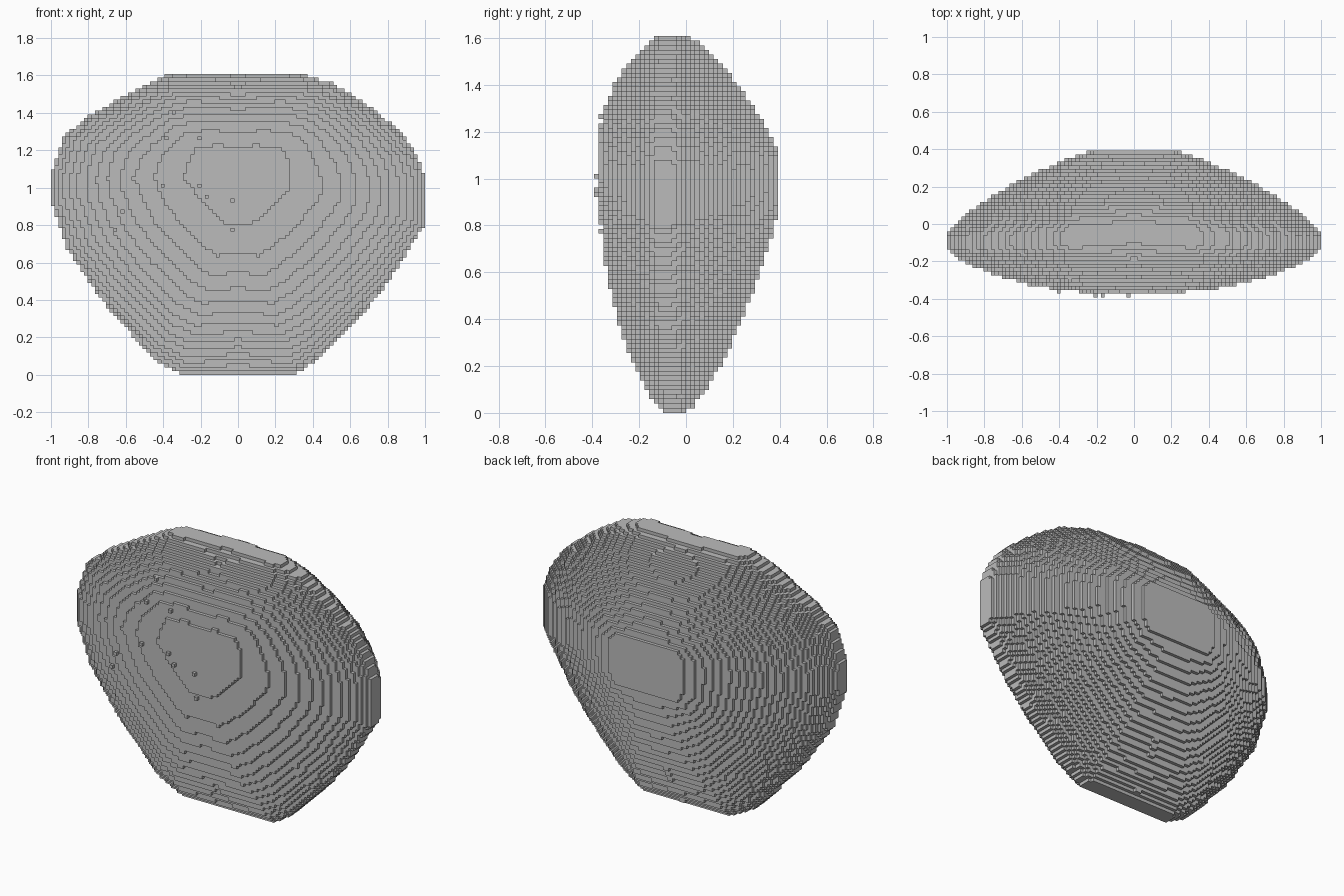
import bpy, bmesh, math
from mathutils import Vector

cube = bpy.data.objects.get("Cube")
if cube:
    bpy.data.objects.remove(cube, do_unlink=True)

HALF = 51            # blocks from the centre to either end
LAYERS = 82          # blocks in height
STEP = 1 / HALF      # edge of one block
MID = 1.03           # height of the boulder's middle

# Outlines in the x-z plane: the rim and the flat crowns of both sides
RIM = [(-.36, 1.61), (.33, 1.61), (.5, 1.56), (.67, 1.46), (.86, 1.31), (.96, 1.17), (1, 1.05),
       (1, .81), (.94, .71), (.8, .49), (.67, .33), (.45, .1), (.3, 0), (-.3, 0), (-.46, .09),
       (-.73, .4), (-.91, .67), (-1, .94), (-1, 1.06), (-.93, 1.27), (-.82, 1.37), (-.5, 1.55)]
FRONT = [(-.2, 1.2), (.2, 1.2), (.23, 1.15), (.23, 1.0), (.05, .85), (-.05, .85), (-.24, 1.05)]
BACK = [(-.2, 1.13), (.2, 1.13), (.25, 1.08), (.25, .9), (.2, .83), (-.2, .83), (-.25, .9), (-.25, 1.08)]


def reach(outline, dx, dz):
    """Distance from the middle to the outline along a direction."""
    best = 0
    for (ax, az), (bx, bz) in zip(outline, outline[1:] + outline[:1]):
        az, bz = az - MID, bz - MID
        ex, ez = bx - ax, bz - az
        det = dx * ez - dz * ex
        if abs(det) > 1e-9:
            r = (ax * ez - az * ex) / det
            s = (ax * dz - az * dx) / det
            if r > 0 and -1e-6 <= s <= 1 + 1e-6:
                best = max(best, r)
    return best


def depth_range(x, z):
    """Front and back y of the boulder, or None outside the rim."""
    dist = math.hypot(x, z - MID) or 1e-6
    dx, dz = x / dist, (z - MID) / dist
    rim = reach(RIM, dx, dz)
    if dist > rim:
        return None
    centre = -.04 - .06 * abs(dx)

    def surface(crown, peak, edge, power):
        inner = reach(crown, dx, dz)
        t = max(0, (dist - inner) / (rim - inner))
        return peak + (edge - peak) * (1 - (1 - t ** power) ** .7)

    return (surface(FRONT, -.365, centre - .03, 1.6),
            surface(BACK, .385, centre + .03, 1.1))


# Fill the block grid
blocks = set()
front_block = {}
for i in range(-HALF, HALF):
    for k in range(LAYERS):
        span = depth_range((i + .5) * STEP, (k + .5) * STEP)
        if span:
            first, last = round(span[0] / STEP), round(span[1] / STEP)
            front_block[i, k] = first
            blocks.update((i, j, k) for j in range(first, max(last, first + 1)))

# Small loose grains standing out of the front
for x, z in [(-.4, 1.0), (-.2, 1.0), (-.17, .95), (-.62, .87), (-.65, .77), (-.35, 1.4),
             (-.2, 1.26), (-.02, .93), (-.02, .78), (-.38, 1.27), (-.56, 1.05)]:
    i, k = math.floor(x / STEP), math.floor(z / STEP)
    blocks.add((i, front_block[i, k] - 1, k))

# Build only the exposed block faces
bm = bmesh.new()
corners = {}


def corner(p):
    if p not in corners:
        corners[p] = bm.verts.new(Vector(p) * STEP)
    return corners[p]


for cell in blocks:
    for axis in range(3):
        u, v = (axis + 1) % 3, (axis + 2) % 3
        for sign in (0, 1):
            near = list(cell)
            near[axis] += 2 * sign - 1
            if tuple(near) in blocks:
                continue
            ring = []
            for a, b in ((0, 0), (1, 0), (1, 1), (0, 1)):
                p = list(cell)
                p[axis] += sign
                p[u] += a
                p[v] += b
                ring.append(corner(tuple(p)))
            bm.faces.new(ring if sign else ring[::-1])

mesh = bpy.data.meshes.new("boulder")
bm.to_mesh(mesh)
bm.free()
boulder = bpy.data.objects.new("boulder", mesh)
bpy.context.collection.objects.link(boulder)

# Stone colour
stone = bpy.data.materials.new("stone grey")
stone.use_nodes = True
colour = (.5, .5, .5, 1)
stone.diffuse_color = colour
stone.node_tree.nodes["Principled BSDF"].inputs["Base Color"].default_value = colour
mesh.materials.append(stone)
